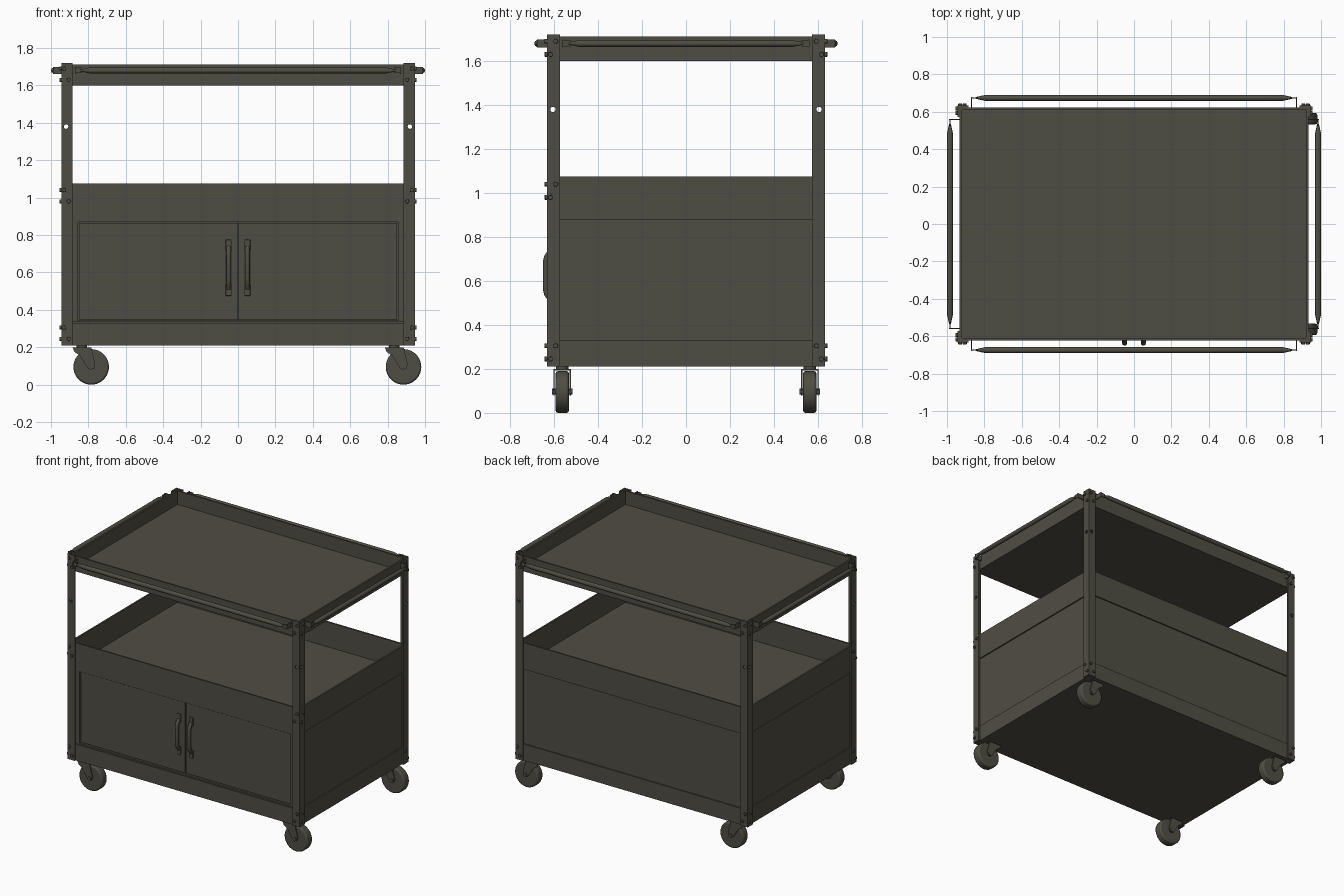
import bpy, bmesh, math
from mathutils import Matrix, Vector

cube = bpy.data.objects.get("Cube")
if cube:
    bpy.data.objects.remove(cube, do_unlink=True)

paint = bpy.data.materials.new("olive_grey_paint")
paint.use_nodes = True
OLIVE = (0.078, 0.075, 0.056, 1)
paint.diffuse_color = OLIVE
paint.node_tree.nodes["Principled BSDF"].inputs["Base Color"].default_value = OLIVE


def finish(name, bm, bevel=0, smooth=False):
    bmesh.ops.recalc_face_normals(bm, faces=bm.faces)
    mesh = bpy.data.meshes.new(name)
    bm.to_mesh(mesh)
    bm.free()
    mesh.materials.append(paint)
    ob = bpy.data.objects.new(name, mesh)
    bpy.context.collection.objects.link(ob)
    if bevel:
        mod = ob.modifiers.new("bevel", "BEVEL")
        mod.width, mod.segments, mod.limit_method = bevel, 2, "ANGLE"
    if smooth:
        select(ob)
        bpy.ops.object.shade_smooth_by_angle(angle=math.radians(35))
    return ob


def select(ob):
    bpy.ops.object.select_all(action="DESELECT")
    ob.select_set(True)
    bpy.context.view_layer.objects.active = ob


def add_box(bm, lo, hi):
    lo, hi = Vector(lo), Vector(hi)
    size = Vector([abs(c) for c in hi - lo])
    bmesh.ops.create_cube(bm, size=1, matrix=Matrix.Translation((lo + hi) / 2) @ Matrix.Diagonal(size).to_4x4())


def box(name, lo, hi, bevel=0):
    bm = bmesh.new()
    add_box(bm, lo, hi)
    return finish(name, bm, bevel)


def cylinder(name, centre, radius, depth, axis, sides=32, bevel=0):
    bm = bmesh.new()
    turn = Vector((0, 0, 1)).rotation_difference(Vector(axis)).to_matrix().to_4x4()
    bmesh.ops.create_cone(bm, cap_ends=True, segments=sides, radius1=radius, radius2=radius,
                          depth=depth, matrix=Matrix.Translation(centre) @ turn)
    return finish(name, bm, bevel, True)


def prism(name, outline, y0, y1):
    # outline in the xz plane, extruded along y
    bm = bmesh.new()
    face = bm.faces.new([bm.verts.new((x, y0, z)) for x, z in outline])
    moved = bmesh.ops.extrude_face_region(bm, geom=[face])["geom"]
    bmesh.ops.translate(bm, vec=(0, y1 - y0, 0), verts=[v for v in moved if isinstance(v, bmesh.types.BMVert)])
    return finish(name, bm)


def tube(name, points, depth):
    # points are (position, relative radius)
    curve = bpy.data.curves.new(name, "CURVE")
    curve.dimensions, curve.bevel_depth = "3D", depth
    curve.bevel_resolution, curve.use_fill_caps = 3, True
    spline = curve.splines.new("POLY")
    spline.points.add(len(points) - 1)
    for p, (co, r) in zip(spline.points, points):
        p.co, p.radius = (*co, 1), r
    curve.materials.append(paint)
    ob = bpy.data.objects.new(name, curve)
    bpy.context.collection.objects.link(ob)
    select(ob)
    bpy.ops.object.convert(target="MESH")
    bpy.ops.object.shade_smooth_by_angle(angle=math.radians(40))


def tray(name, z0, z1, x=0.932, y=0.622, wall=0.012):
    bm = bmesh.new()
    add_box(bm, (-x, -y, z0), (x, y, z0 + wall))
    for s in (-1, 1):
        add_box(bm, (s * (x - wall), -y, z0), (s * x, y, z1))
        add_box(bm, (-x, s * (y - wall), z0), (x, s * (y - wall + wall), z1))
    finish(name, bm)


# Sheet metal trays
tray("top_tray", 1.60, 1.712)
tray("middle_tray", 0.88, 1.075)
tray("bottom_tray", 0.21, 0.33)

# Cabinet walls, set slightly inside the trays
for s, side in ((1, "left"), (-1, "right")):
    box(f"{side}_cabinet_panel", (s * 0.905, -0.61, 0.33), (s * 0.922, 0.61, 0.88))
box("back_cabinet_panel", (-0.915, 0.595, 0.33), (0.915, 0.612, 0.88))

# Front frame and doors
for s, side in ((1, "left"), (-1, "right")):
    box(f"{side}_door_jamb", (s * 0.857, -0.619, 0.334), (s * 0.92, -0.59, 0.88))
    box(f"{side}_door", (s * 0.003, -0.612, 0.348), (s * 0.85, -0.595, 0.865), 0.003)
    # Door handle: two feet and a bent grip
    x = s * 0.05
    for z in (0.505, 0.745):
        box(f"{side}_door_handle_foot", (x - 0.016, -0.622, z - 0.03), (x + 0.016, -0.61, z + 0.03), 0.004)
    tube(f"{side}_door_handle_grip",
         [((x, -0.615, 0.515), 1), ((x, -0.633, 0.54), 1), ((x, -0.638, 0.56), 1),
          ((x, -0.638, 0.69), 1), ((x, -0.633, 0.71), 1), ((x, -0.615, 0.735), 1)], 0.013)
box("door_sill", (-0.857, -0.619, 0.334), (0.857, -0.59, 0.344))
box("door_header", (-0.857, -0.619, 0.869), (0.857, -0.59, 0.88))
box("door_backing", (-0.857, -0.594, 0.334), (0.857, -0.588, 0.88))

# Angle-iron posts with holes and bolts
X, Y, W, T = 0.945, 0.633, 0.06, 0.011


def punch(ob, cutter):
    cutter.hide_render = True
    mod = ob.modifiers.new("hole", "BOOLEAN")
    mod.operation, mod.object = "DIFFERENCE", cutter
    select(ob)
    bpy.ops.object.modifier_apply(modifier=mod.name)
    bpy.data.objects.remove(cutter, do_unlink=True)


for sx, side in ((1, "left"), (-1, "right")):
    for sy, end in ((-1, "front"), (1, "back")):
        name = f"{end}_{side}_post"
        wide = box(name + "_wide_flange", (sx * (X - W), sy * (Y - T), 0.21), (sx * X, sy * Y, 1.72))
        deep = box(name + "_deep_flange", (sx * (X - T), sy * (Y - W), 0.21), (sx * X, sy * (Y - T), 1.72))
        hx, hy = sx * 0.919, sy * 0.605
        punch(wide, cylinder("hole_cutter", (hx, sy * Y, 1.38), 0.012, 0.1, (0, 1, 0)))
        punch(deep, cylinder("hole_cutter", (sx * X, hy, 1.38), 0.012, 0.1, (1, 0, 0)))
        levels = [0.275, 1.66] + ([1.01] if end == "front" else [])
        for level in levels:
            for k in (-1, 1):
                z = level + k * 0.03
                cylinder(name + "_bolt", (sx * (0.917 + k * 0.012), sy * (Y + 0.003), z),
                         0.011, 0.014, (0, 1, 0), 12, 0.002)
                cylinder(name + "_bolt", (sx * (X + 0.003), sy * (0.605 - k * 0.012), z),
                         0.011, 0.014, (1, 0, 0), 12, 0.002)


# Push bars on all four sides: tapered rod on two bent straps
def push_bar(name, half, wall, reach, place):
    rod = [(-half, 0.3), (-half + 0.05, 1), (half - 0.05, 1), (half, 0.3)]
    tube(name + "_rod", [(place(a, reach, 1.68), r) for a, r in rod], 0.016)
    for s in (-1, 1):
        end = half + 0.024
        box(name + "_strap", place(s * (end - 0.003), wall, 1.662), place(s * (end + 0.003), reach + 0.004, 1.698))
        box(name + "_strap_tip", place(s * end, reach - 0.003, 1.665), place(s * (half - 0.01), reach + 0.003, 1.695))


for s, end, side in ((-1, "front", "right"), (1, "back", "left")):
    push_bar(f"{end}_push_bar", 0.845, 0.615, 0.674, lambda a, d, z: (a, s * d, z))
    push_bar(f"{side}_push_bar", 0.535, 0.928, 0.984, lambda a, d, z: (s * d, a, z))

# Casters, all swivelled the same way
for px, side in ((0.835, "left"), (-0.835, "right")):
    for y, end in ((-0.563, "front"), (0.563, "back")):
        name = f"{end}_{side}_caster"
        axle = px + 0.05
        cylinder(name + "_wheel", (axle, y, 0.095), 0.095, 0.06, (0, 1, 0), 40, 0.01)
        cylinder(name + "_axle", (axle, y, 0.097), 0.014, 0.092, (0, 1, 0), 12)
        cylinder(name + "_swivel", (px, y, 0.204), 0.028, 0.016, (0, 0, 1))
        box(name + "_fork_top", (px - 0.045, y - 0.04, 0.192), (px + 0.045, y + 0.04, 0.2))
        outline = [(-0.05, 0.2), (0.05, 0.2), (0.072, 0.11), (0.064, 0.085),
                   (0.045, 0.08), (0.03, 0.09), (-0.01, 0.155), (-0.04, 0.175)]
        for k in (-1, 1):
            prism(name + "_fork_plate", [(px + u, z) for u, z in outline], y + k * 0.034, y + k * 0.04)
